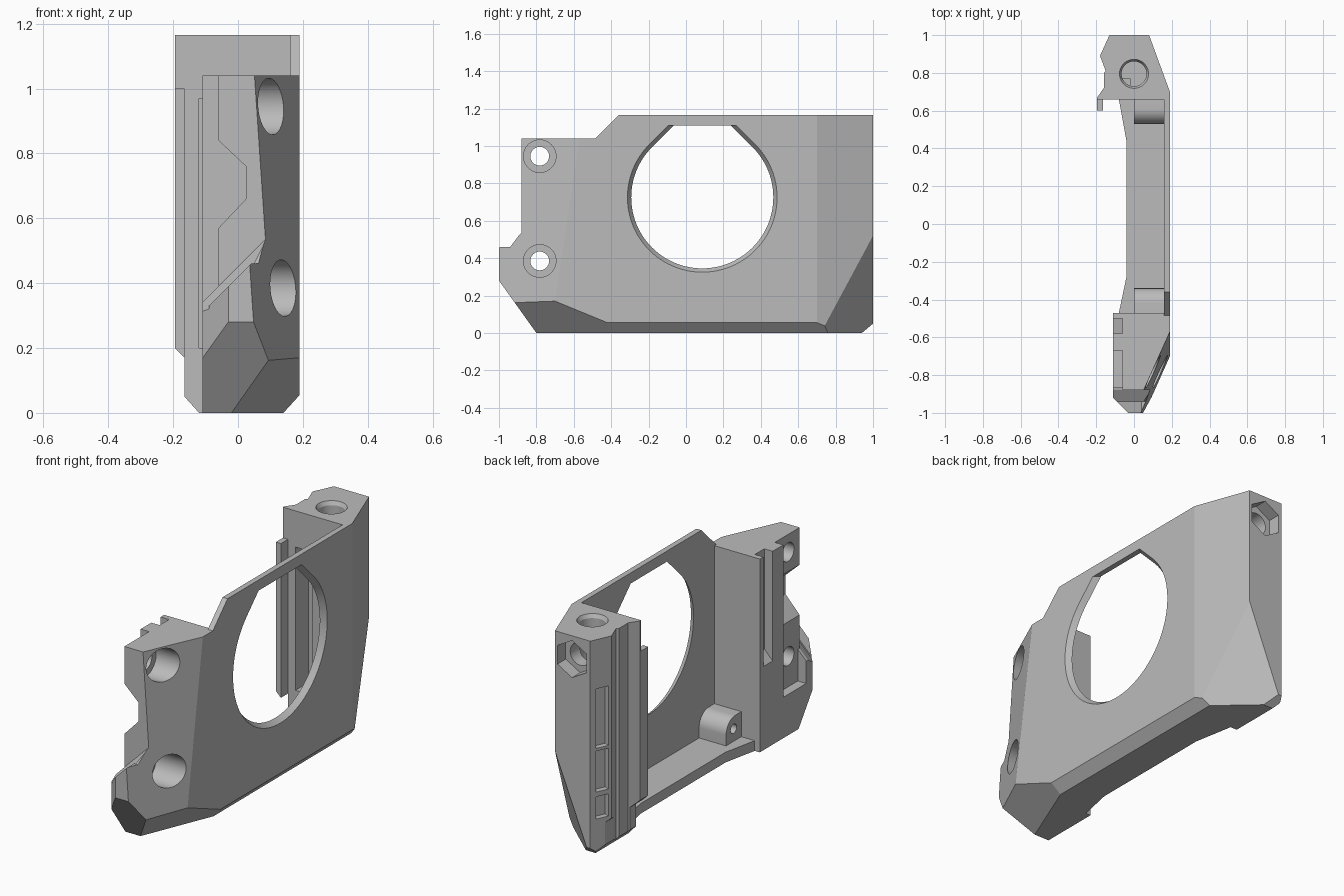
import bpy, bmesh
from math import sin, cos, pi, radians, sqrt
from mathutils import Vector

cube = bpy.data.objects.get("Cube")
if cube:
    bpy.data.objects.remove(cube)

grey = bpy.data.materials.new("plain_grey")
grey.use_nodes = True
COLOUR = (0.5, 0.5, 0.5, 1)
grey.diffuse_color = COLOUR
grey.node_tree.nodes["Principled BSDF"].inputs["Base Color"].default_value = COLOUR

# Outer bevel planes shared by every part: point, outward normal
BEVELS = [
    ((.19, -.57, 1.04), (.305, -.137, .0205)),    # front cheek
    ((.19, -.42, .055), (.22, -.09, -.219)),      # front lower corner
    ((.19, 0, .055), (.055, 0, -.05)),            # bottom outer edge
    ((.19, .70, 0), (.30, .11, 0)),               # rear cheek
    ((.08, 1, .52), (.122, .136, -.049)),         # rear lower corner
    ((0, 1, .05), (0, .05, -.06)),                # rear bottom edge
    ((-.03, -1, 0), (-1, -1, 0)),                 # front inner edge
    ((-.165, 0, .05), (-.05, 0, -.045)),          # bottom inner edge
]


def place(axis, p, t):
    return {"x": (t, p[0], p[1]), "y": (p[0], t, p[1]), "z": (p[0], p[1], t)}[axis]


def prism(name, axis, pts, lo, hi, far=None, bevel=False):
    """Extrude a profile along an axis, optionally to a different far profile."""
    bm = bmesh.new()
    a = [bm.verts.new(place(axis, p, lo)) for p in pts]
    b = [bm.verts.new(place(axis, p, hi)) for p in far or pts]
    n = len(a)
    bm.faces.new(a)
    bm.faces.new(b[::-1])
    for i in range(n):
        j = (i + 1) % n
        bm.faces.new((a[i], b[i], b[j], a[j]))
    bmesh.ops.recalc_face_normals(bm, faces=bm.faces)
    for co, no in BEVELS if bevel else []:
        bmesh.ops.bisect_plane(bm, geom=bm.verts[:] + bm.edges[:] + bm.faces[:], dist=1e-5,
                               plane_co=co, plane_no=Vector(no).normalized(), clear_outer=True)
        rim = [e for e in bm.edges if e.is_boundary]
        if rim:
            bmesh.ops.holes_fill(bm, edges=rim, sides=0)
    bmesh.ops.recalc_face_normals(bm, faces=bm.faces)
    mesh = bpy.data.meshes.new(name)
    bm.to_mesh(mesh)
    bm.free()
    mesh.materials.append(grey)
    obj = bpy.data.objects.new(name, mesh)
    bpy.context.collection.objects.link(obj)
    return obj


def circle(cx, cy, r, n=48, turn=0):
    return [(cx + r * cos(turn + 2 * pi * i / n), cy + r * sin(turn + 2 * pi * i / n))
            for i in range(n)]


def box(u0, u1, v0, v1):
    return [(u0, v0), (u1, v0), (u1, v1), (u0, v1)]


def cut(obj, *cutters):
    """Subtract each cutter and discard it."""
    for c in cutters:
        c.hide_render = True
        mod = obj.modifiers.new("cut", "BOOLEAN")
        mod.operation, mod.solver, mod.object = "DIFFERENCE", "EXACT", c
        bpy.context.view_layer.update()
        deps = bpy.context.evaluated_depsgraph_get()
        mesh = bpy.data.meshes.new_from_object(obj.evaluated_get(deps))
        obj.modifiers.clear()
        obj.data = mesh
        bpy.data.objects.remove(c)


def teardrop(r, cy=.087, cz=.725, top=1.108):
    """Round opening with a 45 degree roof cut flat at the top."""
    arc = [radians(135 + 270 * i / 72) for i in range(73)]
    half = r * sqrt(2) - (top - cz)
    return ([(cy + r * cos(a), cz + r * sin(a)) for a in arc]
            + [(cy + half, top), (cy - half, top)])


# Side panel with the large opening
panel = prism("side_panel", "x", [(-.47, .055), (.66, .055), (.66, 1.165), (-.36, 1.165),
                                  (-.485, 1.04), (-.47, 1.04)], .16, .19, bevel=True)
cut(panel, prism("opening", "x", teardrop(.373), .15, .20, far=teardrop(.407)))

# Floor
floor = prism("floor", "z", [(.19, -.47), (.19, .66), (-.08, .66), (-.04, .44), (-.04, -.28), (-.08, -.47)],
              0, .055, bevel=True)

# Front block
front = prism("front_block", "x", [(-.47, 0), (-.8, 0), (-1, .28), (-1, .46), (-.94, .46),
                                   (-.88, .54), (-.88, 1.04), (-.47, 1.04)], -.11, .19, bevel=True)
cut(front,
    # inner recess with its side notch, then its deeper pocket
    prism("recess", "y", [(-.2, 1.1), (-.06, 1.1), (-.06, .84), (.025, .76), (.025, .66),
                          (-.06, .57), (-.06, .39), (-.2, .25)], -1.1, -.67),
    prism("recess_pocket", "z", box(-.2, -.06, -.865, -.67), .22, 1.1),
    # sloping top of the nose and the ramp behind it
    prism("nose_slope", "y", [(-.2, .22), (.04, .46), (.04, .6), (-.2, .6)], -1.1, -.939),
    prism("nose_ramp", "y", [(-.2, .21), (.05, .46), (.05, .6), (-.2, .6)], -.94, -.88,
          far=[(-.2, .25), (.09, .54), (.09, .6), (-.2, .6)]),
    # vertical rail slot
    prism("rail_slot", "y", [(-.2, 1.1), (-.06, 1.1), (-.06, .5), (-.2, .36)], -.58, -.50))
for z in (.945, .385):
    cut(front, prism("screw_hole", "x", circle(-.782, z, .05), -.3, .3),
        prism("screw_recess", "x", circle(-.782, z, .087), 0, .3))

# Rear block
rear = prism("rear_block", "z", [(-.13, 1), (.08, 1), (.19, .7), (.19, .66), (-.195, .66), (-.195, .67),
                                 (-.16, .72), (-.16, .8), (-.15, .81), (-.18, .89)],
             0, 1.165, bevel=True)


def on_face(t, depth):
    return (-.13 - .05 * t + .91 * depth, 1 - .11 * t - .414 * depth)


slot = [on_face(.27, -.03), on_face(.85, -.03), on_face(.85, .03), on_face(.27, .03)]
for lo, hi in ((.58, .9), (.345, .565), (.2, .32)):
    cut(rear, prism("window", "z", slot, lo, hi))
cut(rear,
    prism("rail_end", "y", [(-.3, .305), (-.165, .17), (-.165, -.1), (-.3, -.1)], .5, 1.1),
    prism("inner_slot", "z", box(-.12, -.02, .6, .77), .2, .97),
    prism("post_hole", "z", circle(0, .795, .066), .88, 1.3),
    prism("post_rim", "z", circle(0, .795, .066), 1.145, 1.167, far=circle(0, .795, .078)),
    prism("nut_pocket", "y", circle(-.022, 1.04, .1, 6, pi / 6), .93, 1.1),
    prism("nut_bore", "y", circle(-.022, 1.04, .06), .8, 1.0))

# Thin lip along the rear block
prism("rear_lip", "y", [(-.195, .2), (-.165, .17), (-.165, 1.0), (-.195, 1.0)], .6, .66)


# Screw bosses with one rounded corner, on opposite walls
def boss(name, wall, tip, lo, hi, r=.08):
    s = 1 if tip > wall else -1
    arc = [(tip - s * r + s * r * cos(a), hi - r + r * sin(a))
           for a in (pi / 2 * i / 12 for i in range(13))]
    obj = prism(name, "x", [(wall, lo), (tip, lo)] + arc + [(wall, hi)], 0, .16)
    cut(obj, prism("boss_hole", "x", circle((wall + tip) / 2, (lo + hi) / 2, .025, 24), -.1, .12))


boss("front_boss", -.47, -.34, .055, .19)
boss("rear_boss", .66, .53, .055, .19)

# Smooth curved walls, sharp edges elsewhere
for obj in bpy.context.collection.objects:
    if obj.type == "MESH" and grey.name in obj.data.materials:
        obj.data.shade_smooth()
        obj.data.set_sharp_from_angle(angle=radians(12))
